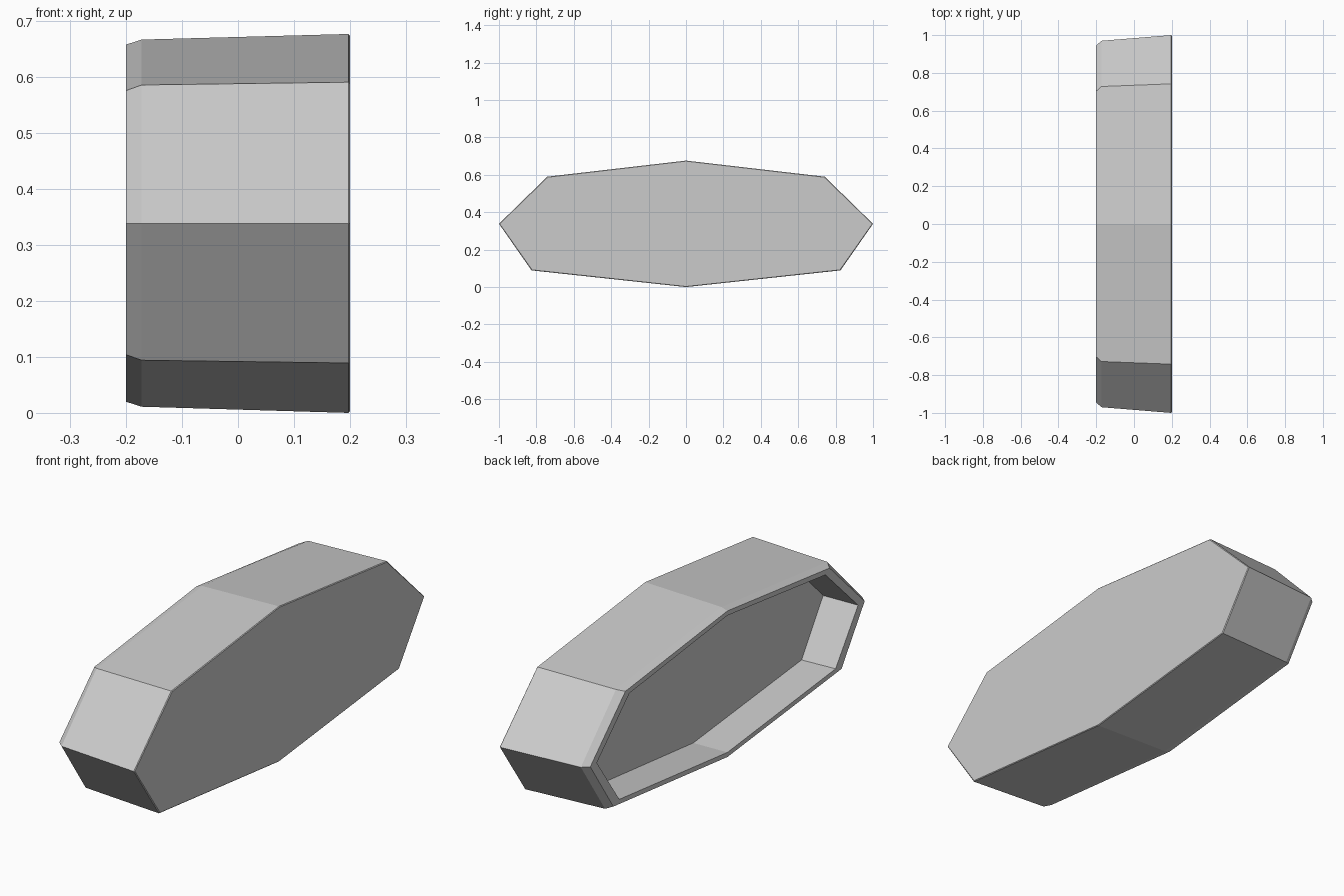
import bpy
import bmesh

if "Cube" in bpy.data.objects:
    bpy.data.objects.remove(bpy.data.objects["Cube"])


def octagon(bottom, low, tip, high, top):
    """Full mirrored outline (y, z) from the half profile measurements."""
    half = [low, (tip, 0.338), high]
    left = [(-y, z) for y, z in reversed(half)]
    return [(0, bottom)] + half + [(0, top)] + left


# Cross-sections along x: solid back, tapered side, chamfered lip, recess
sections = [
    (0.200, octagon(0.003, (0.823, 0.092), 0.996, (0.739, 0.587), 0.673)),
    (0.197, octagon(0.000, (0.826, 0.089), 1.000, (0.742, 0.590), 0.676)),
    (-0.172, octagon(0.011, (0.804, 0.094), 0.970, (0.728, 0.585), 0.666)),
    (-0.200, octagon(0.020, (0.786, 0.104), 0.945, (0.703, 0.575), 0.657)),
    (-0.200, octagon(0.040, (0.745, 0.120), 0.900, (0.675, 0.556), 0.637)),
    (-0.035, octagon(0.037, (0.746, 0.114), 0.895, (0.675, 0.558), 0.637)),
]

bm = bmesh.new()
rings = [[bm.verts.new((x, y, z)) for y, z in outline] for x, outline in sections]

# Walls between neighbouring sections
for a, b in zip(rings, rings[1:]):
    for i in range(8):
        j = (i + 1) % 8
        bm.faces.new((a[i], a[j], b[j], b[i]))

# Closed outer face and recess floor
bm.faces.new(rings[0])
bm.faces.new(rings[-1])
bmesh.ops.recalc_face_normals(bm, faces=bm.faces)

mesh = bpy.data.meshes.new("recessed_octagonal_shell")
bm.to_mesh(mesh)
bm.free()
shell = bpy.data.objects.new("recessed_octagonal_shell", mesh)
bpy.context.collection.objects.link(shell)
